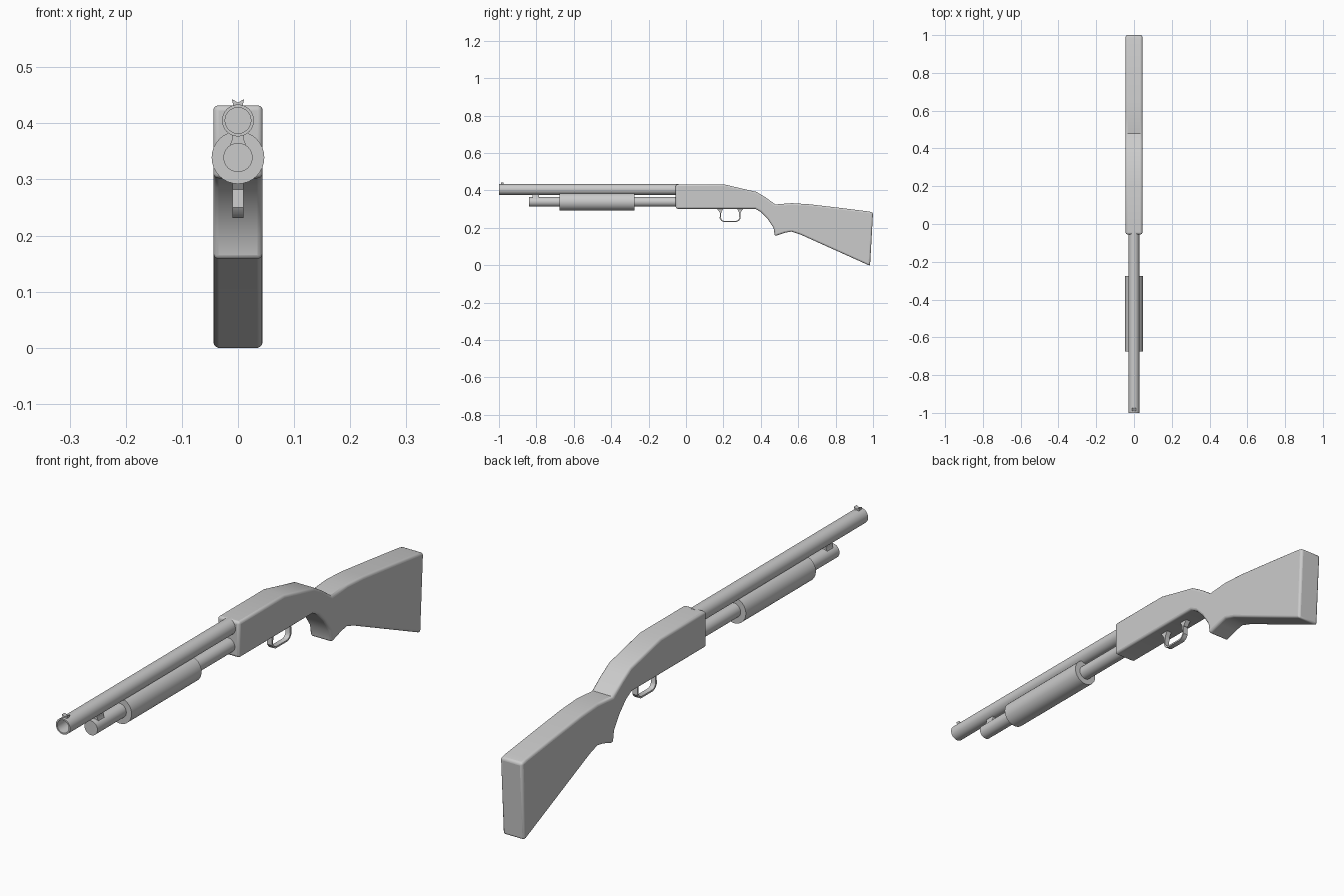
import bpy, bmesh, math
from mathutils import Vector

if "Cube" in bpy.data.objects:
    bpy.data.objects.remove(bpy.data.objects["Cube"])


def finish(name, bm, bevel=0.0, segments=3, angle=35):
    bmesh.ops.remove_doubles(bm, verts=bm.verts, dist=1e-5)
    bmesh.ops.recalc_face_normals(bm, faces=bm.faces)
    mesh = bpy.data.meshes.new(name)
    bm.to_mesh(mesh)
    bm.free()
    ob = bpy.data.objects.new(name, mesh)
    bpy.context.collection.objects.link(ob)
    if bevel:
        mod = ob.modifiers.new("soft_edges", 'BEVEL')
        mod.width = bevel
        mod.segments = segments
        mod.limit_method = 'ANGLE'
        mod.angle_limit = math.radians(50)
    bpy.ops.object.select_all(action='DESELECT')
    bpy.context.view_layer.objects.active = ob
    ob.select_set(True)
    bpy.ops.object.shade_smooth_by_angle(angle=math.radians(angle))
    return ob


def extrude(name, pts, start, end, axis='x', bevel=0.0):
    """Prism from a side profile (y, z) along x, or a front profile (x, z) along y."""
    bm = bmesh.new()
    place = (lambda a, b: (start, a, b)) if axis == 'x' else (lambda a, b: (a, start, b))
    face = bm.faces.new([bm.verts.new(place(a, b)) for a, b in pts])
    new = bmesh.ops.extrude_face_region(bm, geom=[face], use_keep_orig=True)["geom"]
    step = Vector((end - start, 0, 0)) if axis == 'x' else Vector((0, end - start, 0))
    bmesh.ops.translate(bm, vec=step, verts=[v for v in new if isinstance(v, bmesh.types.BMVert)])
    return finish(name, bm, bevel)


def lathe(name, profile, z, steps=32):
    """Turn an (r, y) profile around a lengthwise axis at height z."""
    bm = bmesh.new()
    vs = [bm.verts.new((0, y, z + r)) for r, y in profile]
    es = [bm.edges.new(pair) for pair in zip(vs, vs[1:])]
    bmesh.ops.spin(bm, geom=vs + es, cent=(0, 0, z), axis=(0, 1, 0),
                   angle=math.tau, steps=steps)
    return finish(name, bm)


# receiver and stock in one softened slab
extrude("receiver_and_stock", [
    (-0.055, 0.432), (0.205, 0.432), (0.29, 0.412), (0.377, 0.392), (0.425, 0.363),
    (0.478, 0.325), (0.565, 0.332), (0.66, 0.326), (0.82, 0.307), (0.974, 0.288),
    (1.0, 0.282), (0.984, -0.003), (0.61, 0.165), (0.565, 0.18), (0.53, 0.174),
    (0.475, 0.156), (0.468, 0.2), (0.436, 0.248), (0.4, 0.285), (0.37, 0.302),
    (-0.055, 0.302)], -0.044, 0.044, bevel=0.009)

# barrel with bored muzzle
lathe("barrel", [(0, -0.04), (0.0285, -0.04), (0.0285, -1.0),
                 (0.023, -1.0), (0.023, -0.94), (0, -0.94)], 0.405)

# lower tube and sliding grip
lathe("lower_tube", [(0, -0.04), (0.026, -0.04), (0.026, -0.84), (0, -0.84)], 0.339)
lathe("sliding_grip", [(0.0255, -0.275), (0.047, -0.275), (0.047, -0.675),
                       (0.0255, -0.675), (0.0255, -0.275)], 0.339)

# bracket joining tube to barrel
extrude("tube_bracket", [(-0.011, 0.384), (0.011, 0.384), (0.011, 0.37), (0.017, 0.355),
                         (-0.017, 0.355), (-0.011, 0.37)], -0.82, -0.785, axis='y')

# notched front sight
extrude("front_sight", [(-0.011, 0.443), (0, 0.437), (0.011, 0.443),
                        (0.008, 0.43), (-0.008, 0.43)], -0.99, -0.975, axis='y')

# trigger guard: half outline mirrored about its centre
outer = [(0.054, 0.29), (0.056, 0.25), (0.048, 0.238), (0.035, 0.231)]
inner = [(0.047, 0.29), (0.049, 0.252), (0.043, 0.242), (0.033, 0.237)]
mid = 0.236
loop = [(mid + a, z) for a, z in outer] + [(mid - a, z) for a, z in reversed(outer)]
loop += [(mid - a, z) for a, z in inner] + [(mid + a, z) for a, z in reversed(inner)]
extrude("trigger_guard", loop, -0.0095, 0.0095)

# guard mounting tabs
for side, label in ((-1, "front"), (1, "rear")):
    extrude(f"guard_tab_{label}", [(mid + side * a, z) for a, z in (
        (0.036, 0.304), (0.072, 0.304), (0.056, 0.282), (0.048, 0.282))], -0.0095, 0.0095)
